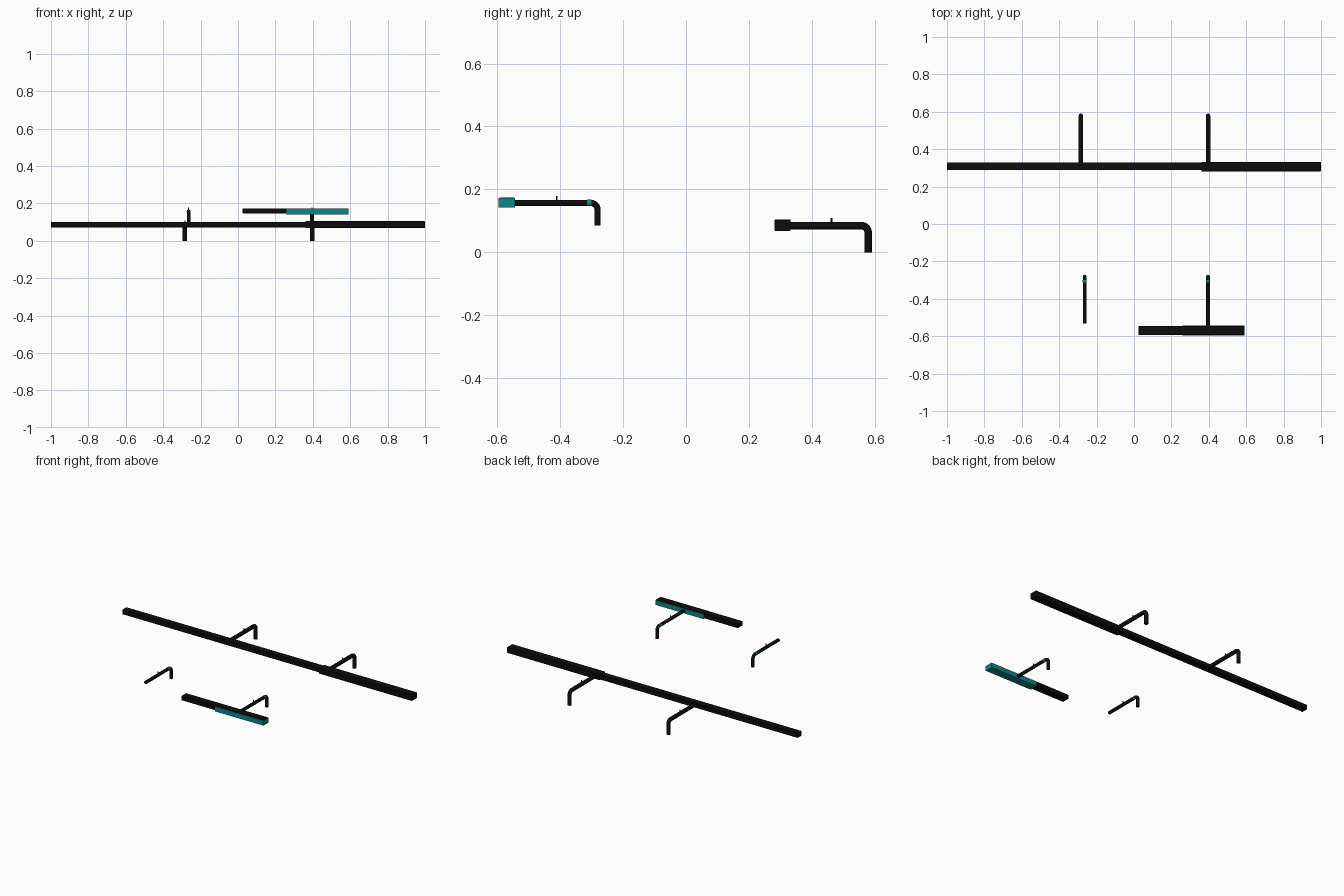
import bpy
from mathutils import Vector

if "Cube" in bpy.data.objects:
    bpy.data.objects.remove(bpy.data.objects["Cube"])


def material(name, color):
    m = bpy.data.materials.new(name)
    m.diffuse_color = (*color, 1)
    m.use_nodes = True
    m.node_tree.nodes["Principled BSDF"].inputs["Base Color"].default_value = m.diffuse_color
    return m


BLACK = material("black", (0.004, 0.004, 0.004))
TEAL = material("teal", (0.004, 0.24, 0.24))


def box(name, x, y, z, mat, bevel=0.0):
    """Box from (min, max) pairs."""
    bpy.ops.mesh.primitive_cube_add(size=1, location=[sum(p) / 2 for p in (x, y, z)])
    ob = bpy.context.object
    ob.name = name
    ob.scale = [p[1] - p[0] for p in (x, y, z)]
    bpy.ops.object.transform_apply(location=False, rotation=False, scale=True)
    if bevel:
        mod = ob.modifiers.new("edges", 'BEVEL')
        mod.width = bevel
        mod.segments = 1
    ob.data.materials.append(mat)
    return ob


def cylinder(name, loc, radius, depth, mat, rot=(0, 0, 0)):
    bpy.ops.mesh.primitive_cylinder_add(vertices=16, radius=radius, depth=depth,
                                        location=loc, rotation=rot)
    ob = bpy.context.object
    ob.name = name
    ob.data.materials.append(mat)
    bpy.ops.object.shade_smooth_by_angle()
    return ob


def bent_arm(name, x, y0, y1, z_top, z_end, r):
    """Round tube running back along y, then bending straight down."""
    b = 0.022
    cu = bpy.data.curves.new(name, 'CURVE')
    cu.dimensions = '3D'
    cu.bevel_depth = r
    cu.bevel_resolution = 2
    cu.use_fill_caps = True
    cu.resolution_u = 6
    sp = cu.splines.new('BEZIER')
    sp.bezier_points.add(3)
    pts = [Vector((x, y0, z_top)), Vector((x, y1 - b, z_top)),
           Vector((x, y1, z_top - b)), Vector((x, y1, z_end))]
    for p, co in zip(sp.bezier_points, pts):
        p.co = co
        p.handle_left_type = p.handle_right_type = 'FREE'
        p.handle_left = p.handle_right = co
    sp.bezier_points[1].handle_right = pts[1] + Vector((0, b * 0.55, 0))
    sp.bezier_points[2].handle_left = pts[2] + Vector((0, 0, b * 0.55))
    ob = bpy.data.objects.new(name, cu)
    bpy.context.collection.objects.link(ob)
    cu.materials.append(BLACK)


# Rear wiper-like long bar: slimmer left length, thicker right sleeve
box("rear_bar", (-1, 0.37), (0.288, 0.330), (0.072, 0.101), BLACK, 0.002)
box("rear_bar_sleeve", (0.36, 1), (0.282, 0.332), (0.068, 0.105), BLACK, 0.002)

# Rear arms with small pegs on top
for side, x in (("left", -0.284), ("right", 0.396)):
    bent_arm(f"rear_arm_{side}", x, 0.325, 0.579, 0.085, 0, 0.012)
    cylinder(f"rear_peg_{side}", (x, 0.463, 0.102), 0.003, 0.015, BLACK)

# Front short bar: black body, teal sleeve over the lower right part
box("front_bar", (0.024, 0.590), (-0.593, -0.545), (0.147, 0.174), BLACK, 0.002)
box("front_bar_sleeve", (0.26, 0.592), (-0.596, -0.544), (0.142, 0.172), TEAL)

# Front arms with pegs and teal collars
for side, x, y0 in (("left", -0.264, -0.533), ("right", 0.396, -0.55)):
    bent_arm(f"front_arm_{side}", x, y0, -0.281, 0.157, 0.086, 0.010)
    cylinder(f"front_peg_{side}", (x, -0.411, 0.172), 0.003, 0.014, BLACK)
    cylinder(f"front_collar_{side}", (x, -0.307, 0.157), 0.0105, 0.014, TEAL,
             (1.5708, 0, 0))
